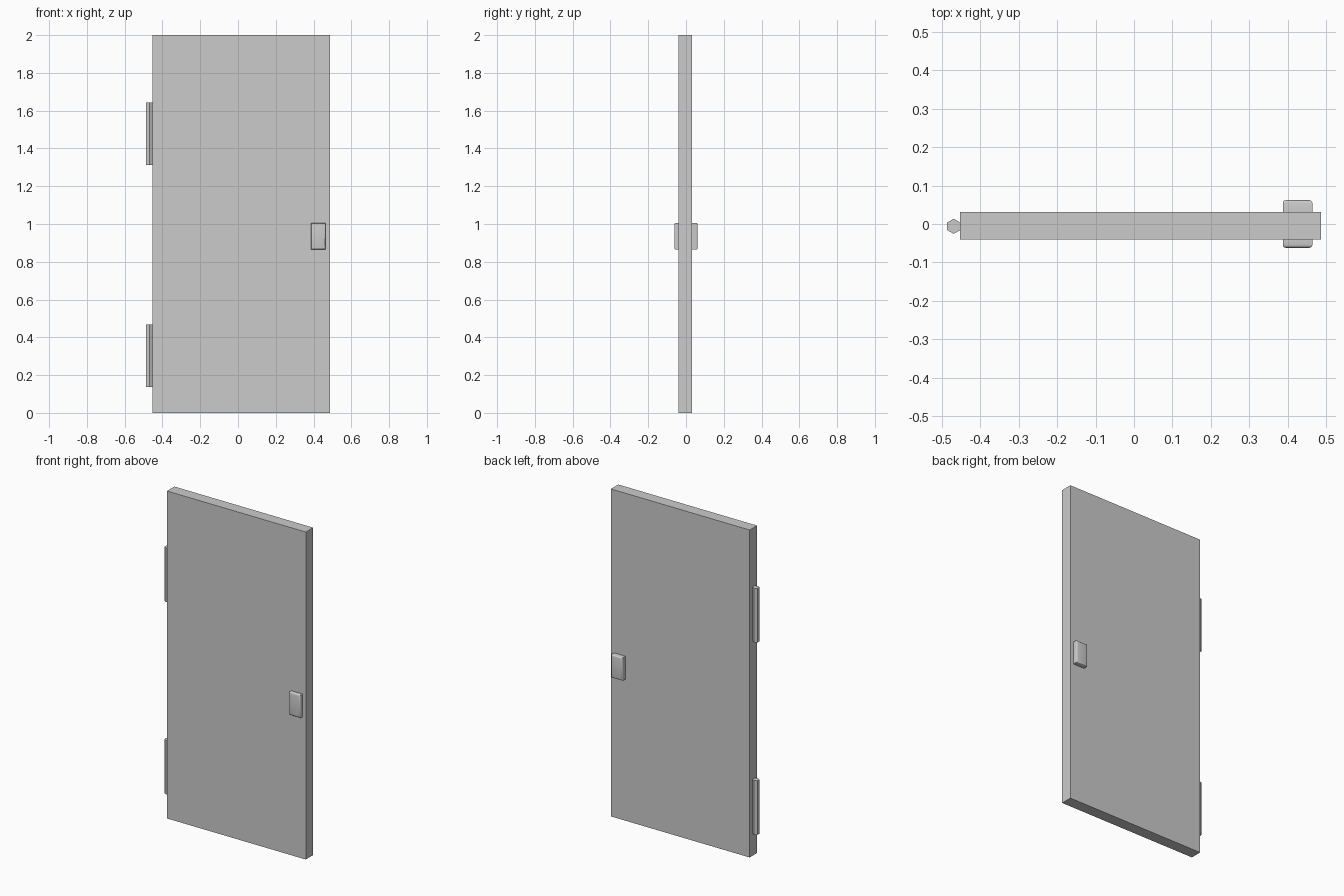
import bpy, bmesh
from mathutils import Matrix

cube = bpy.data.objects.get("Cube")
if cube:
    bpy.data.objects.remove(cube, do_unlink=True)

grey = bpy.data.materials.new("plain grey")
grey.use_nodes = True
colour = (0.6, 0.6, 0.6, 1)
grey.diffuse_color = colour
grey.node_tree.nodes["Principled BSDF"].inputs["Base Color"].default_value = colour


def finish(name, bm):
    mesh = bpy.data.meshes.new(name)
    bm.to_mesh(mesh)
    bm.free()
    mesh.materials.append(grey)
    obj = bpy.data.objects.new(name, mesh)
    bpy.context.collection.objects.link(obj)
    return obj


def box(low, high):
    bm = bmesh.new()
    bmesh.ops.create_cube(bm, size=1)
    for v in bm.verts:
        v.co = [(a + b) / 2 + c * (b - a) for a, b, c in zip(low, high, v.co)]
    return bm


# Door slab
front, back = -0.04, 0.031
finish("door_panel", box((-0.452, front, 0), (0.486, back, 2)))

# Hexagonal hinge barrels, flat side against the slab
for name, z in (("lower_hinge", 0.302), ("upper_hinge", 1.477)):
    bm = bmesh.new()
    bmesh.ops.create_cone(bm, cap_ends=True, segments=6, radius1=0.0196, radius2=0.0196, depth=0.33)
    bmesh.ops.transform(bm, matrix=Matrix.Translation((-0.469, -0.006, z)), verts=bm.verts)
    finish(name, bm)

# Handle plates with a rounded outer rim
for name, inner, outer in (("front_handle", front, -0.062), ("back_handle", back, 0.062)):
    bm = box((0.387, min(inner, outer), 0.865), (0.464, max(inner, outer), 1.005))
    rim = [e for e in bm.edges if all(abs(v.co.y - outer) < 0.001 for v in e.verts)]
    bmesh.ops.bevel(bm, geom=rim, offset=0.008, segments=3, profile=0.5, affect='EDGES')
    handle = finish(name, bm)
    bpy.ops.object.select_all(action='DESELECT')
    handle.select_set(True)
    bpy.context.view_layer.objects.active = handle
    bpy.ops.object.shade_smooth_by_angle(angle=0.6)
